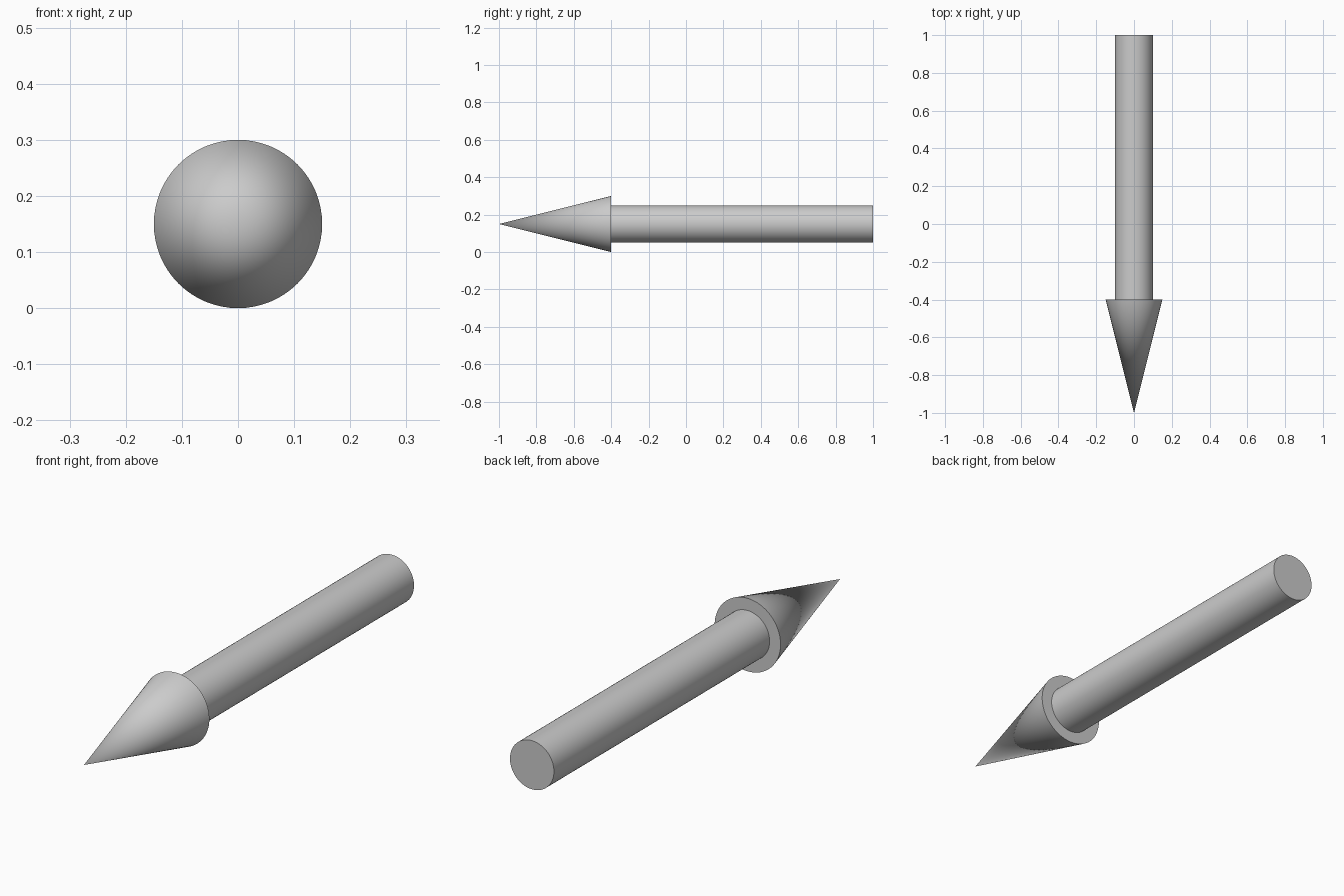
import bpy
import math

if "Cube" in bpy.data.objects:
    bpy.data.objects.remove(bpy.data.objects["Cube"])

AXIS_Z = 0.15                     # height of the arrow's centre line
FORWARD = (math.pi / 2, 0, 0)     # turns local +z to -y


def finish(name):
    obj = bpy.context.object
    obj.name = name
    bpy.ops.object.transform_apply(location=True, rotation=True, scale=True)
    bpy.ops.object.shade_smooth_by_angle(angle=math.radians(40))
    return obj


# Round shaft, from the back end to the base of the head
bpy.ops.mesh.primitive_cylinder_add(vertices=64, radius=0.1, depth=1.4,
                                    location=(0, 0.3, AXIS_Z), rotation=FORWARD)
finish("arrow_shaft")

# Pointed head with a flat back
bpy.ops.mesh.primitive_cone_add(vertices=64, radius1=0.15, radius2=0, depth=0.6,
                                location=(0, -0.7, AXIS_Z), rotation=FORWARD)
finish("arrow_head")
